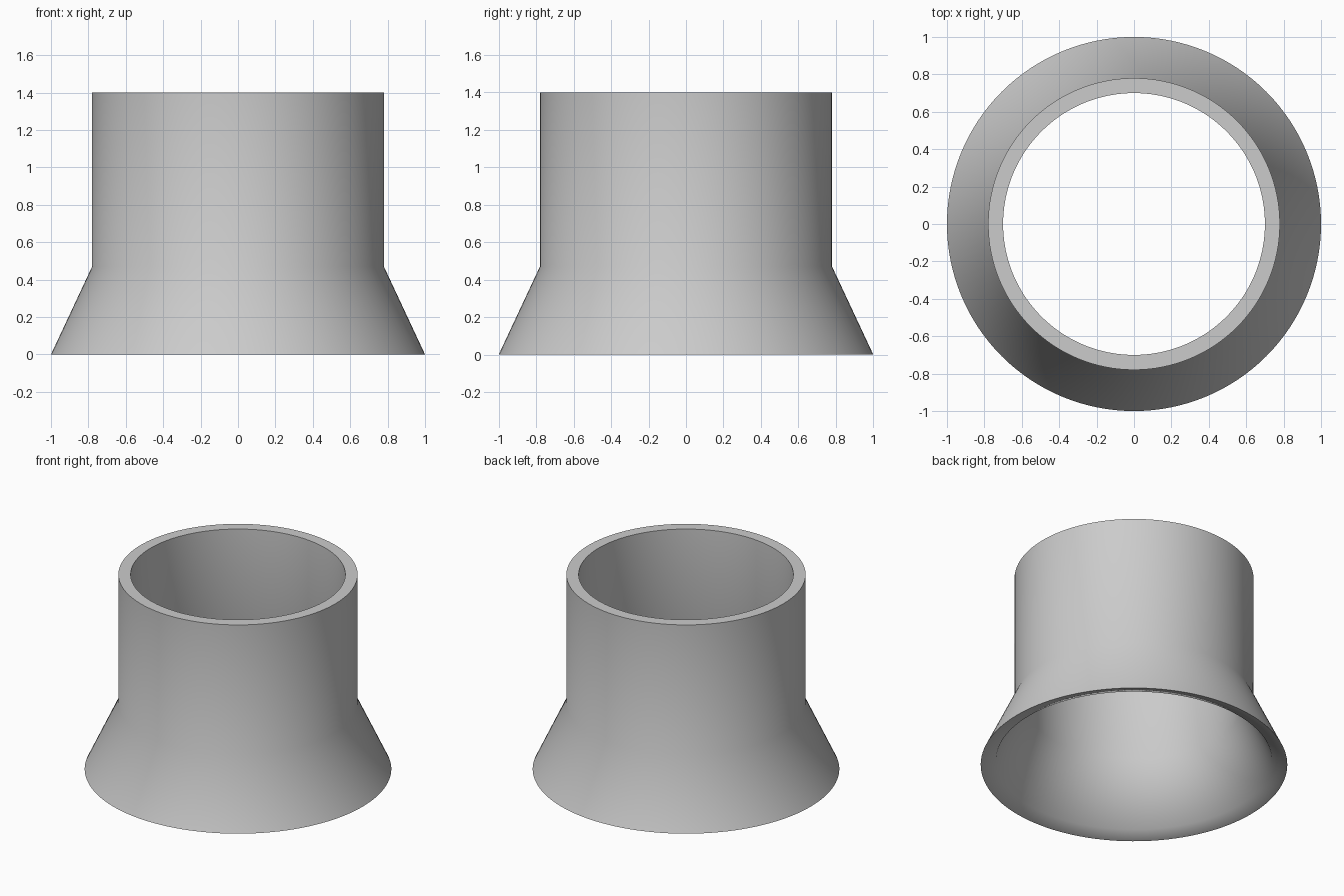
import bpy
import bmesh
import math

cube = bpy.data.objects.get("Cube")
if cube:
    bpy.data.objects.remove(cube, do_unlink=True)

SEGMENTS = 128

# Single plain grey
grey = bpy.data.materials.new("plain grey")
grey.use_nodes = True
colour = (0.6, 0.6, 0.6, 1)
grey.diffuse_color = colour
grey.node_tree.nodes["Principled BSDF"].inputs["Base Color"].default_value = colour

# Wall section as (radius, height): outer skirt, tube, top rim, bore, bevelled foot
profile = [(1, 0), (0.78, 0.47), (0.78, 1.4), (0.7, 1.4), (0.7, 0.45), (0.9, 0.03)]

# Revolve the closed section around z
bm = bmesh.new()
verts = [bm.verts.new((r, 0, z)) for r, z in profile]
edges = [bm.edges.new((v, verts[i - 1])) for i, v in enumerate(verts)]
bmesh.ops.spin(bm, geom=verts + edges, axis=(0, 0, 1), cent=(0, 0, 0),
               angle=math.tau, steps=SEGMENTS, use_merge=False)
bmesh.ops.remove_doubles(bm, verts=bm.verts, dist=0.0001)
bmesh.ops.recalc_face_normals(bm, faces=bm.faces)
mesh = bpy.data.meshes.new("flared_sleeve")
bm.to_mesh(mesh)
bm.free()
mesh.materials.append(grey)
sleeve = bpy.data.objects.new("flared_sleeve", mesh)
bpy.context.collection.objects.link(sleeve)

# Smooth walls with crisp outer foot and top rim edges
bpy.ops.object.select_all(action="DESELECT")
sleeve.select_set(True)
bpy.context.view_layer.objects.active = sleeve
bpy.ops.object.shade_smooth_by_angle(angle=math.radians(60))
